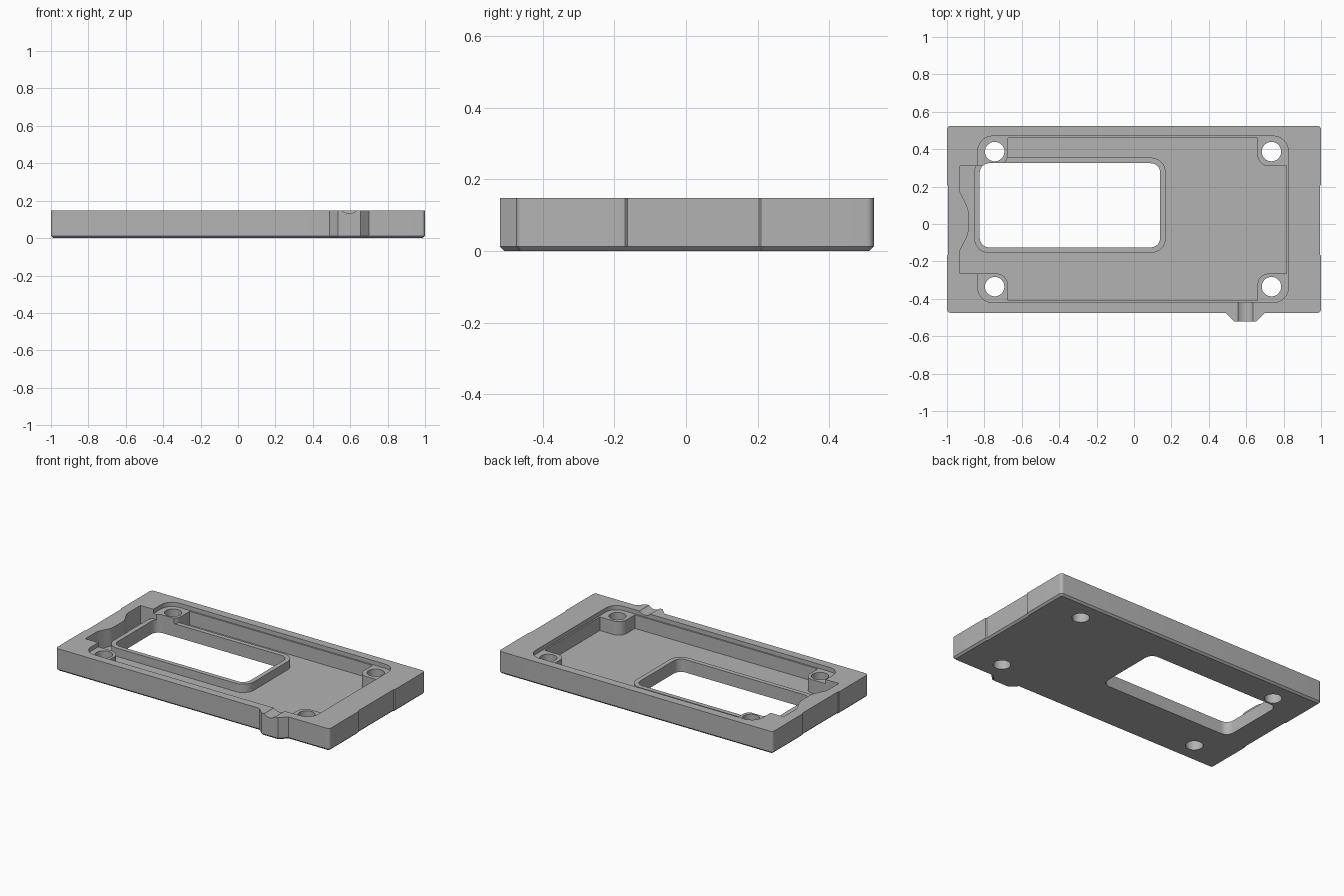
import bpy, bmesh, math
from mathutils import Vector

if "Cube" in bpy.data.objects:
    bpy.data.objects.remove(bpy.data.objects["Cube"], do_unlink=True)

TOP, LEDGE, FLOOR, FRAME_TOP, CHAMFER = 0.148, 0.12, 0.03, 0.085, 0.012

grey = bpy.data.materials.new("plain_grey")
grey.use_nodes = True
grey.diffuse_color = (0.45, 0.45, 0.45, 1)
grey.node_tree.nodes["Principled BSDF"].inputs["Base Color"].default_value = (0.45, 0.45, 0.45, 1)


def rounded(corners, steps=8):
    """Outline from (x, y) or (x, y, radius) corners, with arcs at the radii."""
    out = []
    for i, c in enumerate(corners):
        p = Vector(c[:2])
        if len(c) == 2:
            out.append(p)
            continue
        a = (Vector(corners[i - 1][:2]) - p).normalized()
        b = (Vector(corners[(i + 1) % len(corners)][:2]) - p).normalized()
        half = a.angle(b) / 2
        centre = p + (a + b).normalized() * c[2] / math.sin(half)
        start = p + a * c[2] / math.tan(half) - centre
        end = p + b * c[2] / math.tan(half) - centre
        sweep = start.angle_signed(end)
        for k in range(steps + 1):
            t = -sweep * k / steps
            out.append(centre + Vector((start.x * math.cos(t) - start.y * math.sin(t),
                                        start.x * math.sin(t) + start.y * math.cos(t))))
    return out


def rectangle(x0, x1, y0, y1, r):
    return rounded([(x0, y0, r), (x1, y0, r), (x1, y1, r), (x0, y1, r)])


def prism(name, outline, z0, z1, chamfer=0):
    bm = bmesh.new()
    base = bm.faces.new([bm.verts.new((p.x, p.y, z0 + chamfer)) for p in outline])
    top = bmesh.ops.extrude_face_region(bm, geom=[base], use_keep_orig=True)["geom"]
    bmesh.ops.translate(bm, vec=(0, 0, z1 - z0 - chamfer),
                        verts=[v for v in top if isinstance(v, bmesh.types.BMVert)])
    bmesh.ops.recalc_face_normals(bm, faces=bm.faces)
    if chamfer:
        bmesh.ops.inset_region(bm, faces=[base], thickness=chamfer, use_even_offset=True)
        for v in base.verts:
            v.co.z = z0
    mesh = bpy.data.meshes.new(name)
    bm.to_mesh(mesh)
    bm.free()
    mesh.materials.append(grey)
    obj = bpy.data.objects.new(name, mesh)
    bpy.context.collection.objects.link(obj)
    return obj


def combine(target, tool, operation="DIFFERENCE"):
    """Apply a boolean and remove the helper."""
    bpy.context.view_layer.objects.active = target
    mod = target.modifiers.new("combine", "BOOLEAN")
    mod.operation, mod.solver, mod.object = operation, "EXACT", tool
    bpy.ops.object.modifier_apply(modifier=mod.name)
    bpy.data.objects.remove(tool, do_unlink=True)


# Outer block with shallow end recesses and the cable port bump
R, D = 0.02, 0.994
tray = prism("tray", rounded([
    (-1, -0.475, R), (0.49, -0.475), (0.535, -0.52), (0.655, -0.52), (0.70, -0.475),
    (1, -0.475, R), (1, -0.17), (D, -0.164), (D, 0.204), (1, 0.21),
    (1, 0.525, R), (-1, 0.525, R), (-1, 0.21), (-D, 0.204), (-D, -0.164), (-1, -0.17)]),
    0, TOP, CHAMFER)

# Shallow lid seat
combine(tray, prism("lid_seat", rectangle(-0.835, 0.825, -0.42, 0.47, 0.08), LEDGE, 0.2))

# Deep pocket, leaving corner bosses and a curved bulge in the end notch
combine(tray, prism("pocket", rounded([
    (-0.93, -0.265), (-0.675, -0.265, 0.06), (-0.675, -0.41), (0.66, -0.41),
    (0.66, -0.265, 0.06), (0.815, -0.265), (0.815, 0.31), (0.66, 0.31, 0.06),
    (0.66, 0.46), (-0.675, 0.46), (-0.675, 0.31, 0.06), (-0.93, 0.31),
    (-0.93, 0.17), (-0.885, 0.08, 0.1), (-0.885, -0.05, 0.1), (-0.93, -0.14)]), FLOOR, 0.2))

# Raised frame around the window, then the window itself
combine(tray, prism("window_frame", rectangle(-0.855, 0.17, -0.155, 0.355, 0.08),
                    FLOOR - 0.01, FRAME_TOP), "UNION")
combine(tray, prism("window", rectangle(-0.825, 0.14, -0.125, 0.325, 0.05), -0.1, 0.2))

# Screw holes through the bosses
for x in (-0.745, 0.735):
    for y in (-0.335, 0.387):
        combine(tray, prism("screw_hole", rectangle(x - 0.052, x + 0.052, y - 0.052, y + 0.052, 0.0519),
                            -0.1, 0.2))

# Cable groove across the port
bpy.ops.mesh.primitive_cylinder_add(vertices=64, radius=0.058, depth=0.14,
                                    location=(0.595, -0.47, TOP + 0.042),
                                    rotation=(math.pi / 2, 0, 0))
combine(tray, bpy.context.object)

bpy.ops.object.select_all(action="DESELECT")
tray.select_set(True)
bpy.context.view_layer.objects.active = tray
bpy.ops.object.shade_smooth_by_angle(angle=math.radians(30))
